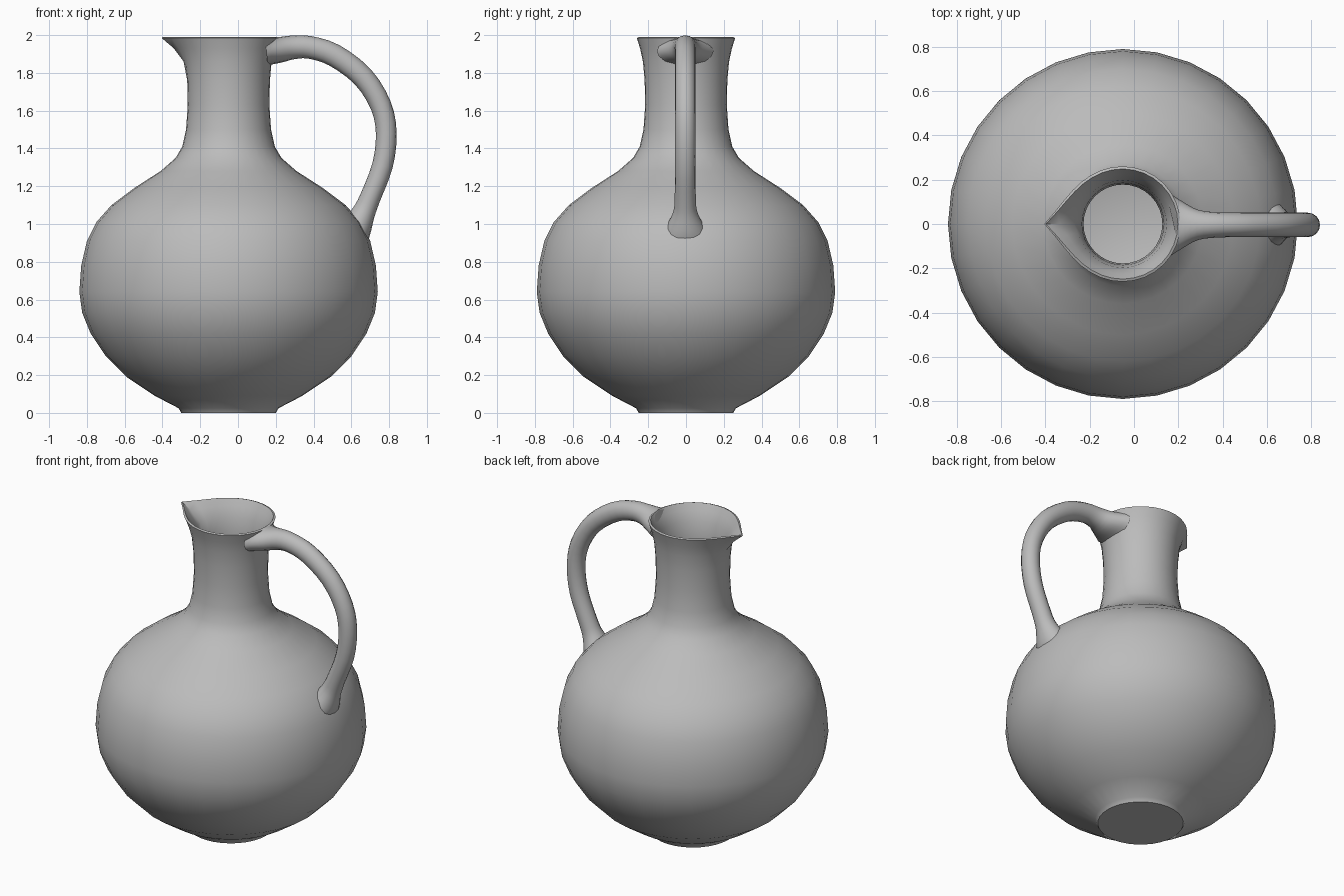
import bpy, bmesh, math
from mathutils import Vector

if "Cube" in bpy.data.objects:
    bpy.data.objects.remove(bpy.data.objects["Cube"])

AXIS = -0.05     # x of the vessel's axis
SIDES = 32

clay = bpy.data.materials.new("grey clay")
clay.use_nodes = True
GREY = (0.5, 0.5, 0.5, 1)
clay.diffuse_color = GREY
clay.node_tree.nodes["Principled BSDF"].inputs["Base Color"].default_value = GREY


def skin(bm, rings):
    """Bridge consecutive rings of vertices and close both ends."""
    for a, b in zip(rings, rings[1:]):
        n = len(a)
        for i in range(n):
            j = (i + 1) % n
            bm.faces.new((a[i], a[j], b[j], b[i]))
    bm.faces.new(rings[0])
    bm.faces.new(rings[-1])


def finish(name, bm):
    bmesh.ops.recalc_face_normals(bm, faces=bm.faces)
    mesh = bpy.data.meshes.new(name)
    bm.to_mesh(mesh)
    bm.free()
    mesh.materials.append(clay)
    obj = bpy.data.objects.new(name, mesh)
    bpy.context.collection.objects.link(obj)
    bpy.ops.object.select_all(action='DESELECT')
    obj.select_set(True)
    bpy.context.view_layer.objects.active = obj
    bpy.ops.object.shade_smooth_by_angle(angle=math.radians(50))


def spline(points, steps):
    """Catmull-Rom interpolation through the points."""
    pts = [Vector(p) for p in points]
    pts = [2 * pts[0] - pts[1]] + pts + [2 * pts[-1] - pts[-2]]
    out = []
    for p, q, r, s in zip(pts, pts[1:], pts[2:], pts[3:]):
        for k in range(steps):
            t = k / steps
            out.append(0.5 * (2 * q + (r - p) * t + (2 * p - 5 * q + 4 * r - s) * t * t
                              + (3 * q - p - 3 * r + s) * t ** 3))
    return out + [pts[-2]]


# Vessel: turned outer and inner walls, with the lip drawn out into a spout
outer = [(0.25, 0), (0.265, 0.025), (0.39, 0.09), (0.54, 0.19), (0.65, 0.3), (0.73, 0.42),
         (0.775, 0.53), (0.79, 0.64), (0.78, 0.78), (0.75, 0.91), (0.70, 1.01), (0.62, 1.10),
         (0.50, 1.19), (0.36, 1.28), (0.28, 1.35), (0.245, 1.41), (0.225, 1.5), (0.216, 1.63),
         (0.219, 1.76), (0.228, 1.86), (0.243, 1.93), (0.26, 1.985)]
inner = [(0.248, 1.99), (0.225, 1.95), (0.197, 1.89), (0.185, 1.8), (0.178, 1.65), (0.185, 1.5),
         (0.22, 1.38), (0.34, 1.24), (0.58, 1.08), (0.7, 0.9), (0.745, 0.64), (0.69, 0.42),
         (0.5, 0.22), (0.36, 0.13), (0.2, 0.06)]
bm = bmesh.new()
rings = []
for radius, z in outer + inner:
    lift = max(0, (z - 1.8) / 0.19) ** 2
    ring = []
    for i in range(SIDES):
        a = 2 * math.pi * i / SIDES
        r = radius + 0.10 * lift * math.exp(-abs(a - math.pi) / 0.3)
        ring.append(bm.verts.new((AXIS + r * math.cos(a), r * math.sin(a), z)))
    rings.append(ring)
skin(bm, rings)
finish("jug_body", bm)

# Handle: swept oval, flared where it joins the lip and the shoulder
# each station is x, z, half thickness, half width
stations = [(0.15, 1.915, 0.075, 0.15), (0.22, 1.922, 0.068, 0.105), (0.29, 1.935, 0.063, 0.068),
            (0.38, 1.935, 0.06, 0.057), (0.51, 1.893, 0.06, 0.055), (0.66, 1.78, 0.058, 0.055),
            (0.755, 1.63, 0.056, 0.055), (0.785, 1.48, 0.055, 0.055), (0.765, 1.31, 0.055, 0.055),
            (0.70, 1.14, 0.055, 0.056), (0.665, 1.06, 0.062, 0.065), (0.62, 0.97, 0.085, 0.11),
            (0.57, 0.88, 0.09, 0.15)]
path = spline(stations, 3)
bm = bmesh.new()
rings = []
for k, (x, z, thick, wide) in enumerate(path):
    p, q = path[max(k - 1, 0)], path[min(k + 1, len(path) - 1)]
    along = Vector((q[0] - p[0], q[1] - p[1])).normalized()
    ring = []
    for i in range(16):
        a = 2 * math.pi * i / 16
        off = thick * math.cos(a)
        y = wide * math.sin(a)
        vx, vz = x - along.y * off, z + along.x * off
        if vz > 1.7:    # keep the joint within the wall of the mouth
            wall = 0.205 + 0.045 * max(0, (vz - 1.8) / 0.19)
            vx = max(vx, AXIS + math.sqrt(wall * wall - y * y))
        ring.append(bm.verts.new((vx, y - 0.004, vz)))
    rings.append(ring)
skin(bm, rings)
finish("handle", bm)
